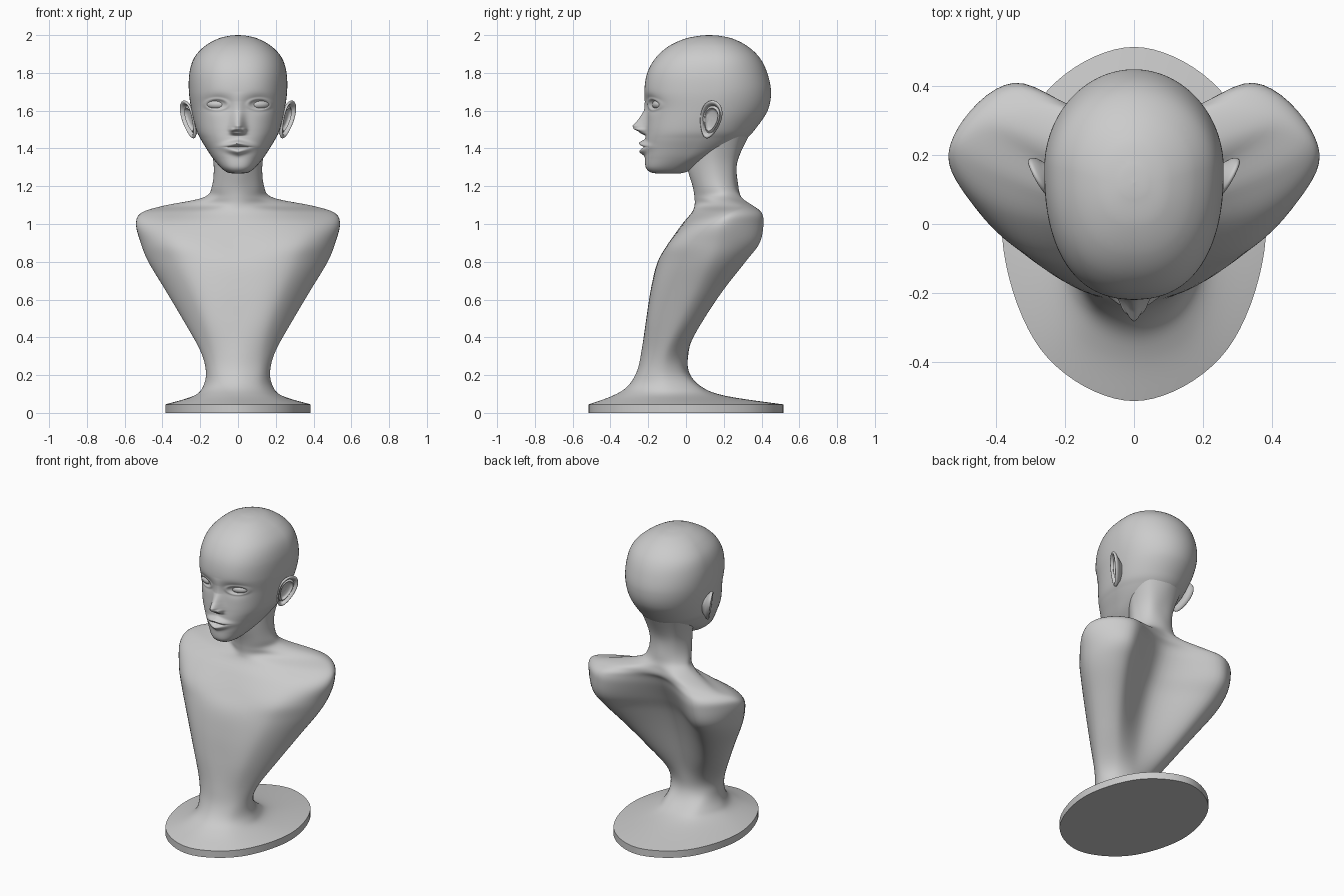
import bpy, bmesh, math
from math import sin, cos, pi, exp

if "Cube" in bpy.data.objects:
    bpy.data.objects.remove(bpy.data.objects["Cube"])


def catmull(a, b, c, d, t):
    return [0.5 * (2 * q + (r - p) * t + (2 * p - 5 * q + 4 * r - s) * t * t
                   + (3 * q - p - 3 * r + s) * t ** 3) for p, q, r, s in zip(a, b, c, d)]


def smooth_rows(rows, n, closed=False):
    m, out = len(rows), []
    for i in range(m if closed else m - 1):
        ids = [(i + k) % m if closed else min(max(i + k, 0), m - 1) for k in (-1, 0, 1, 2)]
        out += [catmull(*[rows[j] for j in ids], k / n) for k in range(n)]
    return out if closed else out + [list(rows[-1])]


def loft(name, rings, angle=40):
    bm = bmesh.new()
    vs = [[bm.verts.new(p) for p in r] for r in rings]
    n = len(rings[0])
    for a, b in zip(vs, vs[1:]):
        for i in range(n):
            bm.faces.new((a[i], a[(i + 1) % n], b[(i + 1) % n], b[i]))
    bm.faces.new(vs[0][::-1])
    bm.faces.new(vs[-1])
    bmesh.ops.recalc_face_normals(bm, faces=bm.faces)
    me = bpy.data.meshes.new(name)
    bm.to_mesh(me)
    bm.free()
    ob = bpy.data.objects.new(name, me)
    bpy.context.collection.objects.link(ob)
    shade(ob, angle)
    return ob


def shade(ob, angle=40):
    bpy.ops.object.select_all(action='DESELECT')
    ob.select_set(True)
    bpy.context.view_layer.objects.active = ob
    bpy.ops.object.shade_smooth_by_angle(angle=math.radians(angle))


def g(v, c, s):
    return exp(-((v - c) / s) ** 2)


# Torso and neck sections: z, front y, front quarter xy, side xy, back lobe xy, spine y
TORSO = [
    (.045, -.515, .272, -.364, .385, 0, .272, .364, .515),
    (.09, -.39, .17, -.31, .235, -.09, .16, .13, .21),
    (.14, -.31, .125, -.255, .185, -.11, .12, .05, .08),
    (.22, -.26, .12, -.22, .17, -.12, .12, -.02, .015),
    (.33, -.235, .13, -.2, .20, -.1, .13, -.005, .015),
    (.5, -.21, .18, -.18, .295, -.02, .21, .095, .055),
    (.66, -.185, .24, -.145, .39, .06, .28, .205, .1),
    (.8, -.15, .3, -.1, .475, .13, .335, .315, .15),
    (.9, -.09, .34, -.06, .515, .17, .355, .39, .2),
    (1.0, -.02, .37, .03, .54, .2, .35, .41, .25),
    (1.06, .03, .33, .11, .51, .24, .335, .4, .275),
    (1.097, .045, .18, .13, .39, .28, .27, .355, .295),
    (1.14, .045, .11, .1, .185, .22, .125, .29, .29),
    (1.2, .035, .095, .08, .138, .17, .095, .25, .277),
    (1.33, .0, .09, .06, .13, .15, .09, .25, .272),
    (1.49, .0, .1, .06, .165, .16, .13, .29, .345),
]


def torso_ring(r):
    z, f, qx, qy, w, sy, bx, by, sp = r
    half = [(qx, qy), (w, sy), (bx, by)]
    pts = [(0, f)] + half + [(0, sp)] + [(-x, y) for x, y in half[::-1]]
    return [(x, y, z) for x, y in smooth_rows(pts, 10, True)]


loft("torso", [torso_ring(r) for r in smooth_rows(TORSO, 6)], 50)

# Oval foot plate
loft("base_plate", [torso_ring((z,) + TORSO[0][1:]) for z in (0, .045)], 30)

# Head sections: z, front y, widest y, back y, half width
HEAD = [
    (1.268, -.16, -.1, -.03, .03), (1.275, -.19, -.09, 0, .06),
    (1.30, -.213, -.07, .06, .092), (1.35, -.217, 0, .15, .135),
    (1.40, -.216, .04, .25, .168), (1.45, -.215, .07, .318, .198),
    (1.5, -.211, .1, .365, .222), (1.6, -.205, .14, .432, .246),
    (1.7, -.22, .16, .45, .26), (1.8, -.205, .16, .43, .257),
    (1.88, -.16, .16, .39, .232), (1.94, -.093, .15, .327, .178),
    (1.98, -.008, .13, .25, .108), (1.996, .07, .12, .178, .047),
    (2.0, .118, .12, .122, .002),
]
NOSE = [(1.465, 0), (1.485, .034), (1.505, .067), (1.52, .074), (1.55, .048),
        (1.6, .018), (1.65, .006), (1.7, 0)]


def nose_height(z):
    for (a, p), (b, q) in zip(NOSE, NOSE[1:]):
        if a <= z <= b:
            t = (z - a) / (b - a)
            t = t * t * (3 - 2 * t) if a < 1.52 else t
            return p + (q - p) * t
    return 0


def face_relief(x, z):
    ax = abs(x)
    d = nose_height(z) * g(ax, 0, .032)
    d += .02 * g(ax, .031, .013) * g(z, 1.497, .014)                # nostril wings
    d += .034 * g(z, 1.428 - ax * .15, .015) * exp(-(ax / .062) ** 2)  # upper lip
    d += .031 * g(z, 1.384 + ax * .2, .018) * exp(-(ax / .06) ** 2)    # lower lip
    d -= .008 * g(z, 1.407, .005) * exp(-(ax / .07) ** 4)              # mouth line
    d -= .022 * g(ax, .108, .06) * g(z, 1.637, .04)                  # eye socket
    e = math.hypot((ax - .113) / .058, (z - 1.633) / .029)
    d += .006 * g(e, 1.0, .22)                                      # eyelids
    return d


def head_ring(r, n=160):
    z, f, m, b, w = r
    out = []
    for i in range(n):
        t = 2 * pi * i / n
        t -= .5 * sin(t)
        s, c = sin(t), cos(t)
        k = 2 / 2.35 if c > 0 else 1
        x = w * math.copysign(abs(s) ** k, s)
        y = m - (m - f) * c ** k if c > 0 else m - (b - m) * c
        if c > 0 and 1.3 < z < 1.76:
            y -= face_relief(x, z) * min(1, c * 3)
        out.append((x, y, z))
    return out


loft("head", [head_ring(r) for r in smooth_rows(HEAD, 22)], 60)

# Ear: nested outline rings (scale, outward offset) from the root over the rim into the bowl
EAR = [(.4, -.07), (.6, -.03), (.88, -.01), (1, 0), (1.02, .008), (.95, .014), (.84, .009),
       (.74, -.006), (.62, .002), (.5, -.01), (.2, -.014), (.02, -.014)]


def ear_ring(side, k, off, n=40):
    out = []
    for i in range(n):
        t = 2 * pi * i / n
        u, v = k * .06 * cos(t) * (1 + .25 * sin(t)), k * .1 * sin(t)
        u, v = u * cos(.25) + v * sin(.25), v * cos(.25) - u * sin(.25)
        u += min(0, off + .01) * .5                 # root leans forward into the head
        x = .257 + u * .47 + off * .88 + v * .17
        out.append((side * x, .132 + u * .88 - off * .47, 1.553 + v))
    return out


for side, label in ((-1, "left"), (1, "right")):
    rings = smooth_rows(EAR, 3)
    loft("ear_" + label, [ear_ring(side, k, o) for k, o in rings], 60)
    # Eyeball set in the socket
    bpy.ops.mesh.primitive_uv_sphere_add(segments=32, ring_count=16, radius=1,
                                         location=(side * .113, -.147, 1.633),
                                         rotation=(0, 0, side * .33))
    eye = bpy.context.object
    eye.name = "eye_" + label
    eye.scale = (.055, .029, .026)
    shade(eye)
